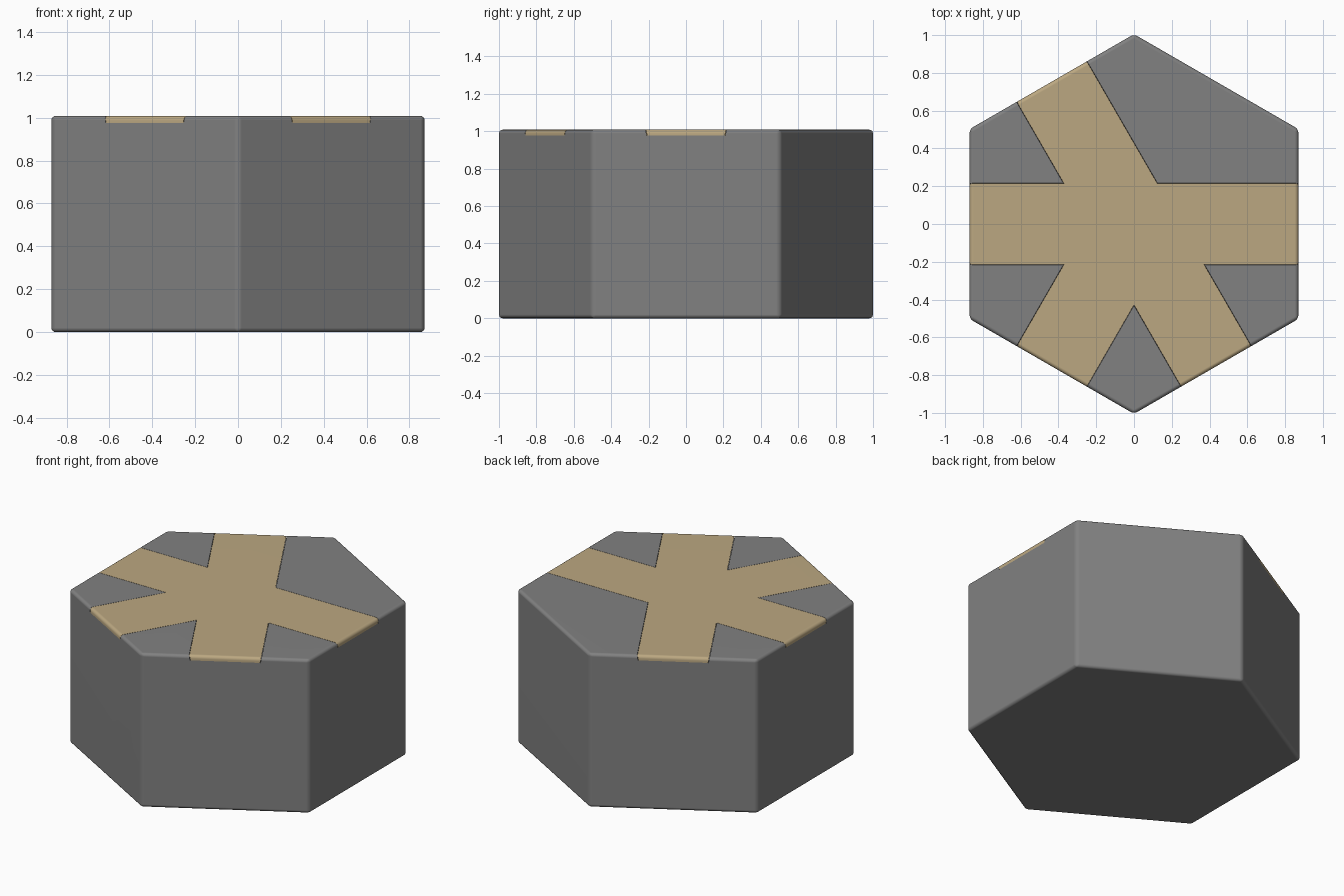
import bpy, bmesh
from math import radians, sin, cos, pi

if "Cube" in bpy.data.objects:
    bpy.data.objects.remove(bpy.data.objects["Cube"])

RADIUS, HEIGHT, BEVEL = 1.005, 1.008, 0.02
PATH_DEPTH, HALF_WIDTH = 0.032, 0.215
ARMS = [0, 120, 180, 240, 300]   # directions of the path arms


def new_object(name, bm):
    bmesh.ops.recalc_face_normals(bm, faces=bm.faces)
    mesh = bpy.data.meshes.new(name)
    bm.to_mesh(mesh)
    bm.free()
    obj = bpy.data.objects.new(name, mesh)
    bpy.context.collection.objects.link(obj)
    return obj


def loft(bm, low, z0, high, z1):
    a = [bm.verts.new((x, y, z0)) for x, y in low]
    b = [bm.verts.new((x, y, z1)) for x, y in high]
    n = len(a)
    bm.faces.new(a[::-1])
    bm.faces.new(b)
    for i in range(n):
        j = (i + 1) % n
        bm.faces.new((a[i], a[j], b[j], b[i]))


def hex_block(name):
    # Rounded hexagonal prism with a corner on the y axis
    bm = bmesh.new()
    ring = [(RADIUS * cos(pi / 2 + k * pi / 3), RADIUS * sin(pi / 2 + k * pi / 3))
            for k in range(6)]
    loft(bm, ring, 0, ring, HEIGHT)
    bmesh.ops.bevel(bm, geom=bm.edges[:], offset=BEVEL, segments=4,
                    profile=0.5, affect='EDGES')
    return new_object(name, bm)


def star_outline(h, length=1.1):
    pts = []
    for i, deg in enumerate(ARMS):
        a = radians(deg)
        for s in (-h, h):            # two end corners of the arm
            pts.append((length * cos(a) - s * sin(a), length * sin(a) + s * cos(a)))
        half = radians((ARMS[(i + 1) % len(ARMS)] - deg) % 360) / 2
        d = h / sin(half)            # inner corner before the next arm
        pts.append((d * cos(a + half), d * sin(a + half)))
    return pts


def star_cutter(name, gap):
    bm = bmesh.new()
    slope = 0.2                      # sides lean outward slightly
    z0, z1 = HEIGHT - PATH_DEPTH, HEIGHT + 0.02
    loft(bm, star_outline(HALF_WIDTH - slope * PATH_DEPTH + gap), z0,
         star_outline(HALF_WIDTH + slope * 0.02 + gap), z1)
    obj = new_object(name, bm)
    obj.hide_render = True
    return obj


def finish(obj, cutter, operation, colour):
    bpy.ops.object.select_all(action='DESELECT')
    bpy.context.view_layer.objects.active = obj
    obj.select_set(True)
    mod = obj.modifiers.new("cut", 'BOOLEAN')
    mod.operation, mod.object, mod.solver = operation, cutter, 'EXACT'
    bpy.ops.object.modifier_apply(modifier=mod.name)
    bpy.data.objects.remove(cutter, do_unlink=True)
    bpy.ops.object.shade_smooth_by_angle(angle=radians(32))
    wn = obj.modifiers.new("flat_faces", 'WEIGHTED_NORMAL')
    wn.keep_sharp = True
    mat = bpy.data.materials.new(obj.name + "_colour")
    mat.diffuse_color = (*colour, 1)
    mat.use_nodes = True
    mat.node_tree.nodes["Principled BSDF"].inputs["Base Color"].default_value = mat.diffuse_color
    obj.data.materials.clear()
    obj.data.materials.append(mat)


# Dark grey tile body with a recess for the path
finish(hex_block("tile_body"), star_cutter("body_cutter", 0.001),
       'DIFFERENCE', (0.22, 0.22, 0.22))

# Sand-coloured path inlay, flush with the top
finish(hex_block("path_inlay"), star_cutter("path_cutter", -0.001),
       'INTERSECT', (0.50, 0.39, 0.22))
